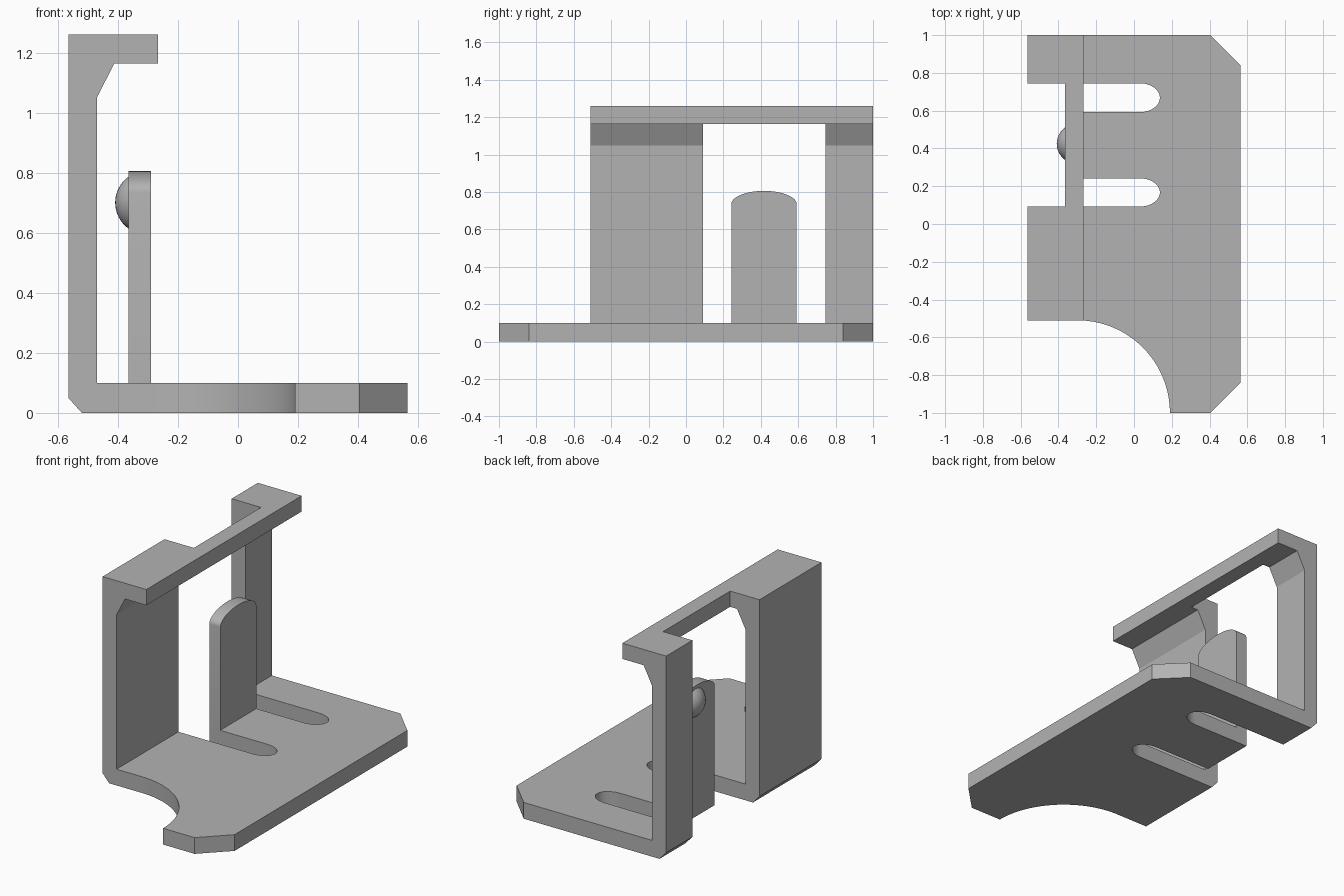
import bpy
import bmesh
from math import sin, cos, radians
from mathutils import Vector, Matrix

if "Cube" in bpy.data.objects:
    bpy.data.objects.remove(bpy.data.objects["Cube"])

GREY = (0.45, 0.45, 0.45, 1)
grey = bpy.data.materials.new("plain grey")
grey.use_nodes = True
grey.diffuse_color = GREY
grey.node_tree.nodes["Principled BSDF"].inputs["Base Color"].default_value = GREY


def finish(name, bm):
    bmesh.ops.recalc_face_normals(bm, faces=bm.faces)
    mesh = bpy.data.meshes.new(name)
    bm.to_mesh(mesh)
    bm.free()
    mesh.materials.append(grey)
    obj = bpy.data.objects.new(name, mesh)
    bpy.context.collection.objects.link(obj)
    return obj


def prism(name, points, axis, low, high):
    """Extrude a 2D outline along the x, y or z axis."""
    place = {"x": lambda a, b: (low, a, b),
             "y": lambda a, b: (a, low, b),
             "z": lambda a, b: (a, b, low)}[axis]
    bm = bmesh.new()
    face = bm.faces.new([bm.verts.new(place(a, b)) for a, b in points])
    top = bmesh.ops.extrude_face_region(bm, geom=[face])["geom"]
    shift = Vector([high - low if axis == k else 0 for k in "xyz"])
    bmesh.ops.translate(bm, vec=shift,
                        verts=[g for g in top if isinstance(g, bmesh.types.BMVert)])
    return finish(name, bm)


def arc(cx, cy, rx, ry, start, end, steps=24):
    angles = [radians(start + (end - start) * i / steps) for i in range(steps + 1)]
    return [(cx + rx * cos(t), cy + ry * sin(t)) for t in angles]


def select(obj):
    bpy.ops.object.select_all(action="DESELECT")
    obj.select_set(True)
    bpy.context.view_layer.objects.active = obj


def combine(target, other, operation):
    select(target)
    mod = target.modifiers.new("combine", "BOOLEAN")
    mod.operation, mod.solver, mod.object = operation, "EXACT", other
    bpy.ops.object.modifier_apply(modifier=mod.name)
    bpy.data.objects.remove(other)


def smooth(obj):
    select(obj)
    bpy.ops.object.shade_smooth_by_angle(angle=radians(25))


THICK = 0.1
FRONT, BACK = -0.51, 1.0
WINDOW = (0.092, 0.745)
TONGUE = (0.242, 0.592)
EDGE = -0.365

# upright wall with gusset and top lip
wall = [(-0.52, 0), (-0.45, 0), (-0.45, THICK), (-0.47, THICK), (-0.47, 1.05),
        (-0.412, 1.163), (-0.267, 1.163), (-0.267, 1.26), (-0.565, 1.26), (-0.565, 0.05)]
bracket = prism("bracket_body", wall, "y", FRONT, BACK)

# base plate with rounded front cut-out and clipped corners
outline = [(-0.5, FRONT)] + arc(-0.3, -1, 0.49, 0.49, 90, 0, 32)
outline += [(0.405, -1), (0.565, -0.84), (0.565, 0.84), (0.405, 1), (-0.5, BACK)]
combine(bracket, prism("base_plate", outline, "z", 0, THICK), "UNION")

# window through the wall, and the two round-ended slots beside the tongue
y0, y1 = WINDOW
opening = [(-0.8, y0), (EDGE, y0), (EDGE, y1), (-0.8, y1)]
combine(bracket, prism("window_cutter", opening, "z", -0.5, 1.8), "DIFFERENCE")
for a, b in ((y0, TONGUE[0]), (TONGUE[1], y1)):
    slot = [(-0.6, a)] + arc(0.03, (a + b) / 2, 0.107, (b - a) / 2, -90, 90) + [(-0.6, b)]
    combine(bracket, prism("slot_cutter", slot, "z", -0.2, 0.3), "DIFFERENCE")
smooth(bracket)

# spring tongue with a curved top
mid, half = sum(TONGUE) / 2, (TONGUE[1] - TONGUE[0]) / 2
shape = [(TONGUE[0], THICK), (TONGUE[1], THICK)] + arc(mid, 0.735, half, 0.071, 0, 180)
smooth(prism("tongue", shape, "x", EDGE, -0.29))

# domed catch on the outer face of the tongue
bm = bmesh.new()
bmesh.ops.create_uvsphere(bm, u_segments=40, v_segments=32, radius=0.106,
                          matrix=Matrix.Translation((-0.303, 0.425, 0.7)))
bmesh.ops.bisect_plane(bm, geom=bm.verts[:] + bm.edges[:] + bm.faces[:],
                       plane_co=(EDGE, 0, 0), plane_no=(1, 0, 0), clear_outer=True)
smooth(finish("catch_dome", bm))
